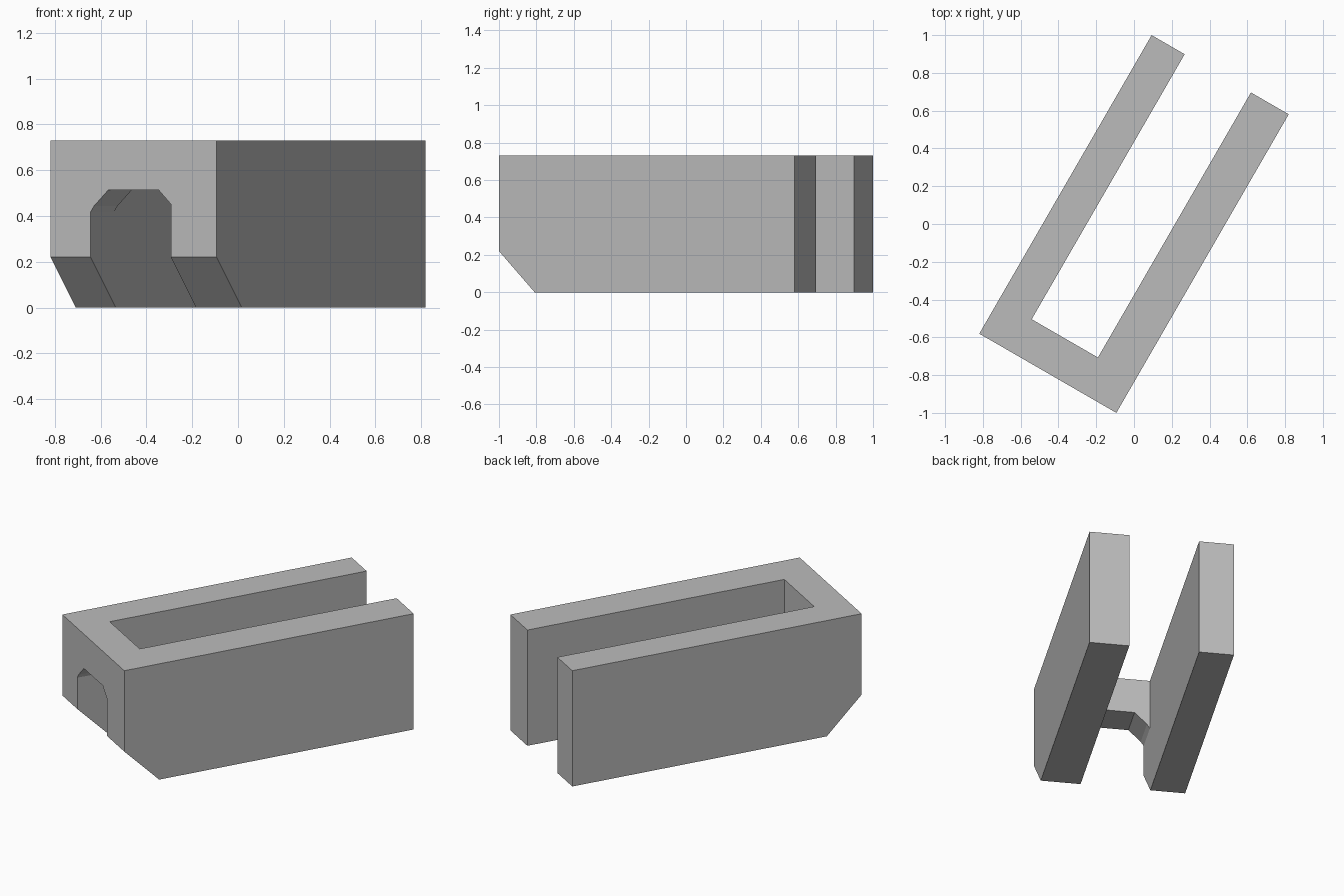
import bpy, bmesh, math
from mathutils import Matrix

cube = bpy.data.objects.get("Cube")
if cube:
    bpy.data.objects.remove(cube, do_unlink=True)

WIDTH, LENGTH, HEIGHT = 0.838, 1.825, 0.73
CHAMFER = 0.22                      # sloped lower front edge
SLOT_LEFT, SLOT_RIGHT = 0.202, 0.607
FRONT_WALL = 0.205

grey = bpy.data.materials.new("plain grey")
grey.use_nodes = True
grey.diffuse_color = (0.5, 0.5, 0.5, 1)
grey.node_tree.nodes["Principled BSDF"].inputs["Base Color"].default_value = (0.5, 0.5, 0.5, 1)


def prism(name, points, offset):
    """Close a profile of 3D points and extrude it along offset."""
    bm = bmesh.new()
    face = bm.faces.new([bm.verts.new(p) for p in points])
    result = bmesh.ops.extrude_face_region(bm, geom=[face])
    moved = [v for v in result["geom"] if isinstance(v, bmesh.types.BMVert)]
    bmesh.ops.translate(bm, verts=moved, vec=offset)
    bmesh.ops.recalc_face_normals(bm, faces=bm.faces)
    mesh = bpy.data.meshes.new(name)
    bm.to_mesh(mesh)
    bm.free()
    mesh.materials.append(grey)
    obj = bpy.data.objects.new(name, mesh)
    bpy.context.collection.objects.link(obj)
    return obj


def cut(target, cutter):
    """Subtract the cutter, then discard it."""
    cutter.hide_render = True
    mod = target.modifiers.new("cut", "BOOLEAN")
    mod.operation, mod.solver, mod.object = "DIFFERENCE", "EXACT", cutter
    bpy.context.view_layer.objects.active = target
    bpy.ops.object.modifier_apply(modifier=mod.name)
    bpy.data.objects.remove(cutter, do_unlink=True)


# Block with a chamfered lower front edge
side = [(CHAMFER, 0), (LENGTH, 0), (LENGTH, HEIGHT), (0, HEIGHT), (0, CHAMFER)]
body = prism("channel_block", [(0, y, z) for y, z in side], (WIDTH, 0, 0))

# Long slot, open at the top, bottom and back
slot = [(SLOT_LEFT, FRONT_WALL), (SLOT_RIGHT, FRONT_WALL), (SLOT_RIGHT, 2), (SLOT_LEFT, 2)]
cut(body, prism("slot_cutter", [(x, y, -0.1) for x, y in slot], (0, 0, 1)))

# Faceted arch through the front wall
arch = [(SLOT_LEFT, -0.1), (SLOT_RIGHT, -0.1), (SLOT_RIGHT, 0.452), (0.546, 0.513),
        (0.291, 0.513), (0.219, 0.443), (SLOT_LEFT, 0.417)]
cut(body, prism("arch_cutter", [(x, -0.1, z) for x, z in arch], (0, 0.5, 0)))

# Centre the block and turn it on the ground
body.data.transform(Matrix.Rotation(math.radians(-30), 4, "Z")
                    @ Matrix.Translation((-WIDTH / 2, -LENGTH / 2, 0)))
